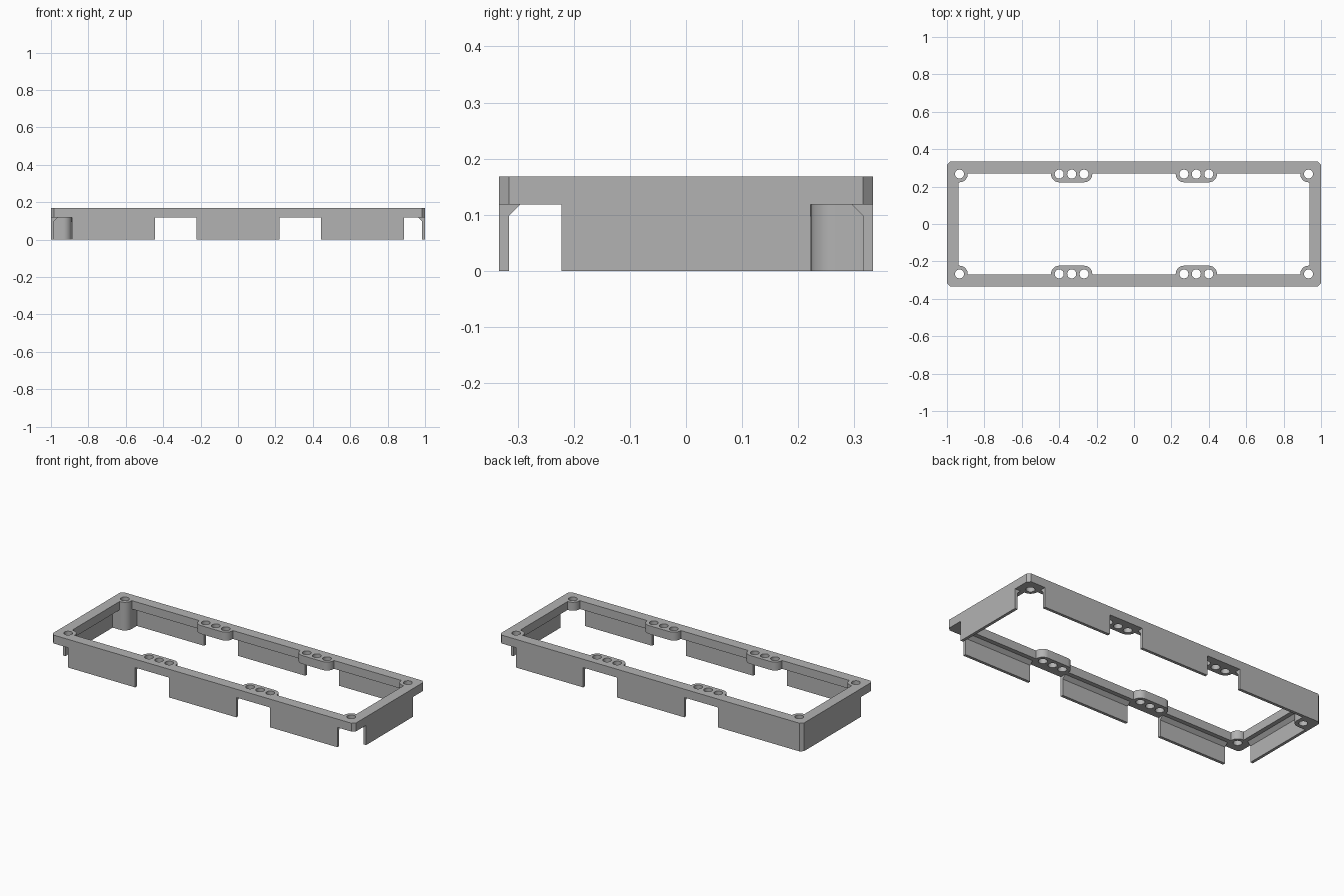
import bpy, bmesh
from math import cos, sin, pi, radians

if "Cube" in bpy.data.objects:
    bpy.data.objects.remove(bpy.data.objects["Cube"], do_unlink=True)

HX, HY, TOP, LEDGE = 1.0, 0.333, 0.168, 0.118
WALL, BEVEL, BOSS = 0.017, 0.02, 0.044
HOLE = 0.024
HOLE_X, HOLE_Y = 0.933, 0.267
RIM_X, RIM_Y = 0.937, 0.27
SLOT_HOLES = (0.267, 0.333, 0.4)
SIGNS = [(sx, sy) for sx in (-1, 1) for sy in (-1, 1)]

grey = bpy.data.materials.new("plain grey")
grey.use_nodes = True
grey.diffuse_color = (0.45, 0.45, 0.45, 1)
grey.node_tree.nodes["Principled BSDF"].inputs["Base Color"].default_value = (0.45, 0.45, 0.45, 1)


def arc(cx, cy, r, start, end, n=12):
    angles = [radians(start + (end - start) * i / n) for i in range(n + 1)]
    return [(cx + r * cos(a), cy + r * sin(a)) for a in angles]


def circle(cx, cy, r):
    return arc(cx, cy, r, 0, 360, 32)[:-1]


def rect(x0, x1, y0, y1):
    return [(x0, y0), (x1, y0), (x1, y1), (x0, y1)]


def solids(name, lofts):
    """Make one object of closed lofts, each a list of (outline, height)."""
    bm = bmesh.new()
    for loft in lofts:
        rings = [[bm.verts.new((x, y, z)) for x, y in outline] for outline, z in loft]
        bm.faces.new(rings[0][::-1])
        bm.faces.new(rings[-1])
        for low, high in zip(rings, rings[1:]):
            for i in range(len(low)):
                j = (i + 1) % len(low)
                bm.faces.new((low[i], low[j], high[j], high[i]))
    bmesh.ops.recalc_face_normals(bm, faces=bm.faces)
    mesh = bpy.data.meshes.new(name)
    bm.to_mesh(mesh)
    bm.free()
    mesh.materials.append(grey)
    obj = bpy.data.objects.new(name, mesh)
    bpy.context.collection.objects.link(obj)
    return obj


def cut(target, lofts):
    cutter = solids("cutter", lofts)
    cutter.hide_render = True
    mod = target.modifiers.new("cut", "BOOLEAN")
    mod.operation, mod.solver, mod.object = "DIFFERENCE", "EXACT", cutter
    bpy.context.view_layer.objects.active = target
    bpy.ops.object.modifier_apply(modifier=mod.name)
    bpy.data.objects.remove(cutter, do_unlink=True)


# Outer block with chamfered vertical corners
c = WALL
corner = [(HX, HY - c), (HX - c, HY)]
outer = (corner + [(-x, y) for x, y in corner[::-1]]
         + [(-x, -y) for x, y in corner] + [(x, -y) for x, y in corner[::-1]])
frame = solids("frame", [[(outer, 0), (outer, TOP)]])


# Hollow skirt, sloping in to the underside of the rim
def inset(d):
    return rect(d - HX, HX - d, d - HY, HY - d)


cut(frame, [[(inset(WALL), -0.1), (inset(WALL), LEDGE - BEVEL),
             (inset(WALL + BEVEL), LEDGE)]])

# Window through the rim, leaving the screw bosses standing
q = [(RIM_X, HOLE_Y - BOSS)] + arc(HOLE_X, HOLE_Y, BOSS, 270, 180)
q += [(HOLE_X - BOSS, RIM_Y), (SLOT_HOLES[-1] + BOSS, RIM_Y)]
q += arc(SLOT_HOLES[-1], HOLE_Y, BOSS, 0, -90)
q += arc(SLOT_HOLES[0], HOLE_Y, BOSS, -90, -180)
q += [(SLOT_HOLES[0] - BOSS, RIM_Y)]
window = (q + [(-x, y) for x, y in q[::-1]]
          + [(-x, -y) for x, y in q] + [(x, -y) for x, y in q[::-1]])
cut(frame, [[(window, -0.1), (window, TOP + 0.1)]])

# Gaps in the skirt under the bosses; the back right corner stays closed
gaps = []
for sx, sy in SIGNS:
    ys = sorted((sy * (HOLE_Y - BOSS - 0.001), sy * 0.5))
    spans = [(SLOT_HOLES[0] - BOSS - 0.001, SLOT_HOLES[-1] + BOSS + 0.001)]
    if (sx, sy) != (-1, 1):
        spans.append((HOLE_X - BOSS - 0.001, 1.2))
    for a, b in spans:
        xs = sorted((sx * a, sx * b))
        gaps.append([(rect(*xs, *ys), -0.1), (rect(*xs, *ys), LEDGE)])
cut(frame, gaps)

# Screw holes
holes = []
for sx, sy in SIGNS:
    for x in SLOT_HOLES + (HOLE_X,):
        ring = circle(sx * x, sy * HOLE_Y, HOLE)
        holes.append([(ring, -0.1), (ring, TOP + 0.1)])
cut(frame, holes)

# Solid post filling the closed corner
px, py = WALL - HX, HY - WALL
outline = [(px, py), (px, HOLE_Y - BOSS)] + arc(-HOLE_X, HOLE_Y, BOSS, -90, 0)
outline += [(BOSS - HOLE_X, py)]
post = solids("corner_post", [[(outline, 0), (outline, LEDGE)]])
ring = circle(-HOLE_X, HOLE_Y, HOLE)
cut(post, [[(ring, -0.1), (ring, TOP)]])

# Smooth the round parts, keep edges sharp
bpy.ops.object.select_all(action="DESELECT")
for obj in (frame, post):
    obj.select_set(True)
    bpy.context.view_layer.objects.active = obj
bpy.ops.object.shade_smooth_by_angle(angle=radians(30))
